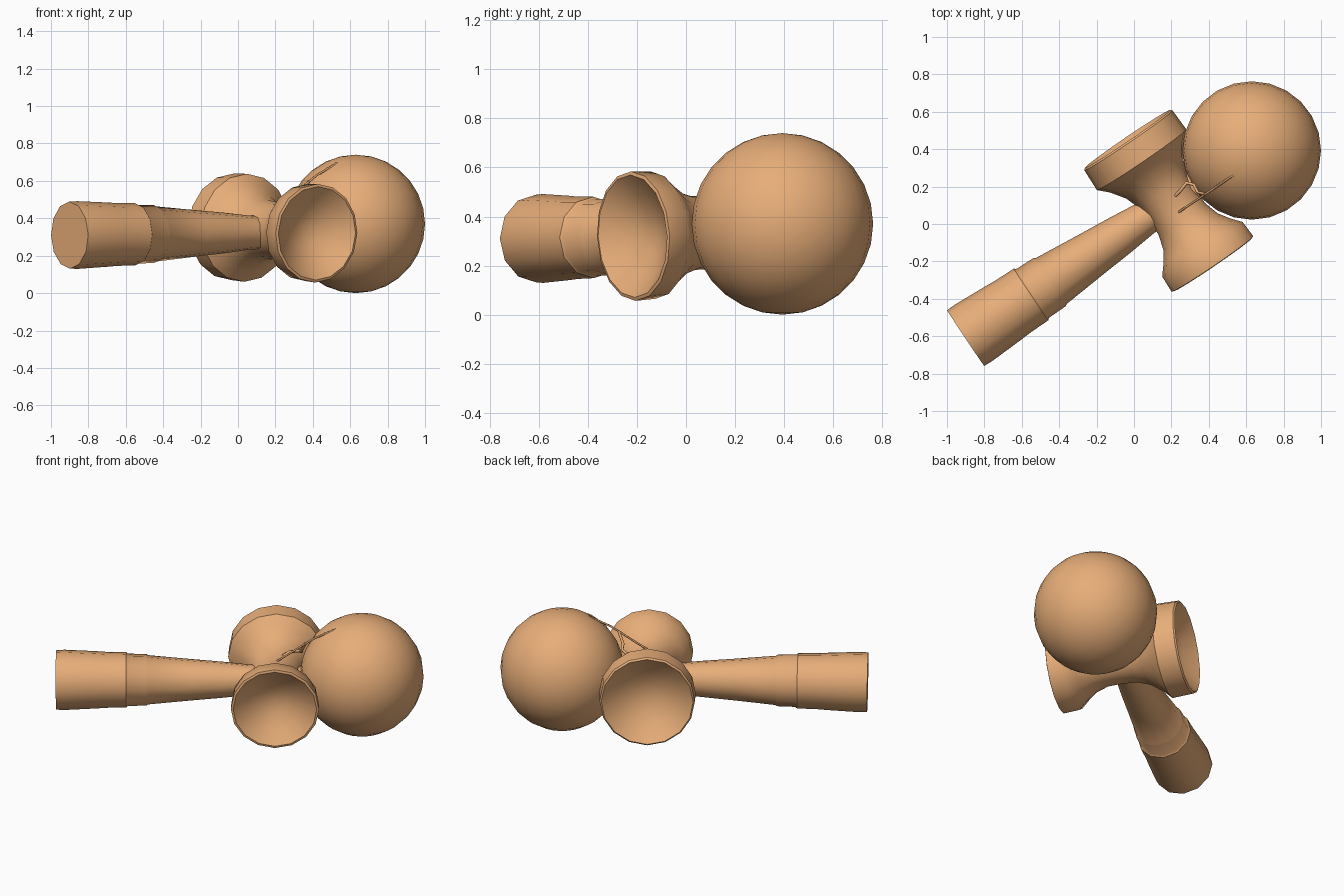
import bpy, bmesh, math
from mathutils import Vector

if "Cube" in bpy.data.objects:
    bpy.data.objects.remove(bpy.data.objects["Cube"])

wood = bpy.data.materials.new("tan_wood")
wood.diffuse_color = (0.8, 0.42, 0.19, 1)
wood.use_nodes = True
wood.node_tree.nodes["Principled BSDF"].inputs["Base Color"].default_value = wood.diffuse_color


def finish(obj, angle=40):
    obj.data.materials.append(wood)
    bpy.ops.object.select_all(action='DESELECT')
    obj.select_set(True)
    bpy.context.view_layer.objects.active = obj
    bpy.ops.object.shade_smooth_by_angle(angle=math.radians(angle))


def lathe(name, start, end, profile, sides):
    """Turn a (distance, radius) profile about the axis start -> end."""
    start, end = Vector(start), Vector(end)
    rot = (end - start).to_track_quat('Z', 'Y')
    bm = bmesh.new()
    rings = []
    for s, r in profile:
        n = 1 if r == 0 else sides
        rings.append([bm.verts.new((r * math.cos(2 * math.pi * i / sides),
                                    r * math.sin(2 * math.pi * i / sides), s))
                      for i in range(n)])
    for a, b in zip(rings, rings[1:]):
        for i in range(sides):
            j = (i + 1) % sides
            quad = [a[i % len(a)], a[j % len(a)], b[j % len(b)], b[i % len(b)]]
            bm.faces.new(list(dict.fromkeys(quad)))
    bmesh.ops.recalc_face_normals(bm, faces=bm.faces)
    mesh = bpy.data.meshes.new(name)
    bm.to_mesh(mesh)
    bm.free()
    obj = bpy.data.objects.new(name, mesh)
    obj.location = start
    obj.rotation_mode = 'QUATERNION'
    obj.rotation_quaternion = rot
    bpy.context.collection.objects.link(obj)
    finish(obj)
    return obj


def cord(name, points, radius):
    curve = bpy.data.curves.new(name, 'CURVE')
    curve.dimensions = '3D'
    curve.bevel_depth = radius
    curve.bevel_resolution = 1
    curve.use_fill_caps = True
    spline = curve.splines.new('POLY')
    spline.points.add(len(points) - 1)
    for p, co in zip(spline.points, points):
        p.co = (*co, 1)
    obj = bpy.data.objects.new(name, curve)
    bpy.context.collection.objects.link(obj)
    curve.materials.append(wood)


# Ball
bpy.ops.mesh.primitive_uv_sphere_add(segments=24, ring_count=14, radius=0.37,
                                     location=(0.63, 0.393, 0.37))
ball = bpy.context.object
ball.name = "ball"
finish(ball, 60)

# Tapered handle with shallow grooves, running through the crossbar to the ball
lathe("handle", (-0.9, -0.61, 0.31), (0.19, 0.117, 0.325),
      [(0, 0), (0, 0.179), (0.05, 0.181), (0.24, 0.172), (0.3, 0.168),
       (0.42, 0.166), (0.43, 0.157), (0.54, 0.155), (0.55, 0.148), (0.8, 0.125),
       (1.0, 0.108), (1.15, 0.092), (1.3, 0.085), (1.55, 0.08), (1.65, 0)], 12)

# Crossbar: large and small hollow cups joined by a narrow waist
lathe("double_cup", (-0.035, 0.455, 0.355), (0.42, -0.215, 0.32),
      [(0.13, 0), (0.115, 0.09), (0.07, 0.19), (0, 0.275), (0.01, 0.285),
       (0.135, 0.289), (0.185, 0.238), (0.26, 0.185), (0.335, 0.158),
       (0.43, 0.15), (0.52, 0.151), (0.6, 0.175), (0.66, 0.215),
       (0.714, 0.26), (0.81, 0.264), (0.814, 0.25), (0.75, 0.17),
       (0.705, 0.08), (0.69, 0)], 16)

# String from the crossbar to the top of the ball, with its small loop
cord("string", [(0.19, 0.03, 0.44), (0.3, 0.105, 0.53), (0.42, 0.185, 0.63),
                (0.53, 0.26, 0.695)], 0.006)
cord("string_loop", [(0.2, 0.13, 0.46), (0.25, 0.18, 0.5), (0.28, 0.22, 0.5),
                     (0.32, 0.21, 0.51), (0.34, 0.17, 0.53), (0.38, 0.16, 0.6)], 0.009)
